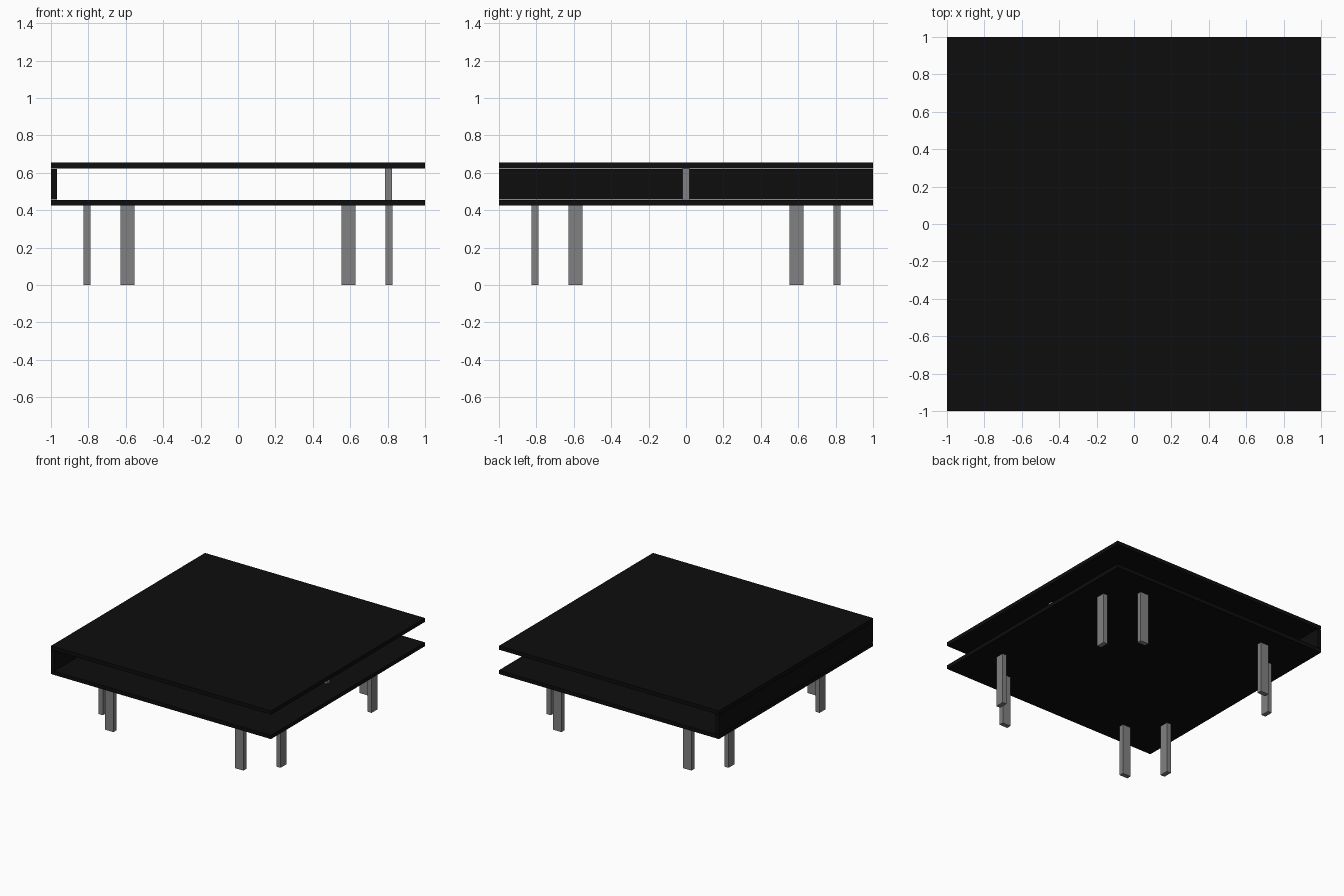
import bpy
import bmesh

if "Cube" in bpy.data.objects:
    bpy.data.objects.remove(bpy.data.objects["Cube"])


def material(name, rgb):
    mat = bpy.data.materials.new(name)
    mat.use_nodes = True
    mat.diffuse_color = (*rgb, 1)
    mat.node_tree.nodes["Principled BSDF"].inputs["Base Color"].default_value = (*rgb, 1)
    return mat


black = material("black_lacquer", (0.004, 0.004, 0.004))
steel = material("grey_steel", (0.22, 0.22, 0.22))


def prism(name, outline, z0, z1, mat):
    """Extrude a flat outline upward from z0 to z1."""
    bm = bmesh.new()
    face = bm.faces.new([bm.verts.new((x, y, z0)) for x, y in outline])
    top = bmesh.ops.extrude_face_region(bm, geom=[face])["geom"]
    for v in top:
        if isinstance(v, bmesh.types.BMVert):
            v.co.z = z1
    bmesh.ops.recalc_face_normals(bm, faces=bm.faces)
    mesh = bpy.data.meshes.new(name)
    bm.to_mesh(mesh)
    bm.free()
    mesh.materials.append(mat)
    obj = bpy.data.objects.new(name, mesh)
    bpy.context.collection.objects.link(obj)
    return obj


def rect(x0, x1, y0, y1):
    return [(x0, y0), (x1, y0), (x1, y1), (x0, y1)]


# Two square boards and the closed side between them
BOARD, LOW, HIGH, GAP = 0.031, 0.424, 0.624, 0.003
prism("lower_board", rect(-1, 1, -1, 1), LOW, LOW + BOARD, black)
prism("top_board", rect(-1, 1, -1, 1), HIGH, HIGH + BOARD, black)
prism("side_wall", rect(-1, -1 + BOARD, -1, 1), LOW + BOARD + GAP, HIGH - GAP, black)

# Small post holding up the open side
prism("support_post", rect(0.786, 0.823, -0.019, 0.019), LOW + BOARD, HIGH, steel)

# Pairs of flat legs at each corner, at right angles to each other
NEAR, FAR, WIDE, THIN = 0.591, 0.808, 0.0375, 0.019
for sx, side in ((-1, "right"), (1, "left")):
    for sy, end in ((-1, "front"), (1, "back")):
        x, y = sx * NEAR, sy * FAR
        prism(f"{end}_{side}_leg_across", rect(x - WIDE, x + WIDE, y - THIN, y + THIN), 0, LOW, steel)
        x, y = sx * FAR, sy * NEAR
        prism(f"{end}_{side}_leg_along", rect(x - THIN, x + THIN, y - WIDE, y + WIDE), 0, LOW, steel)
